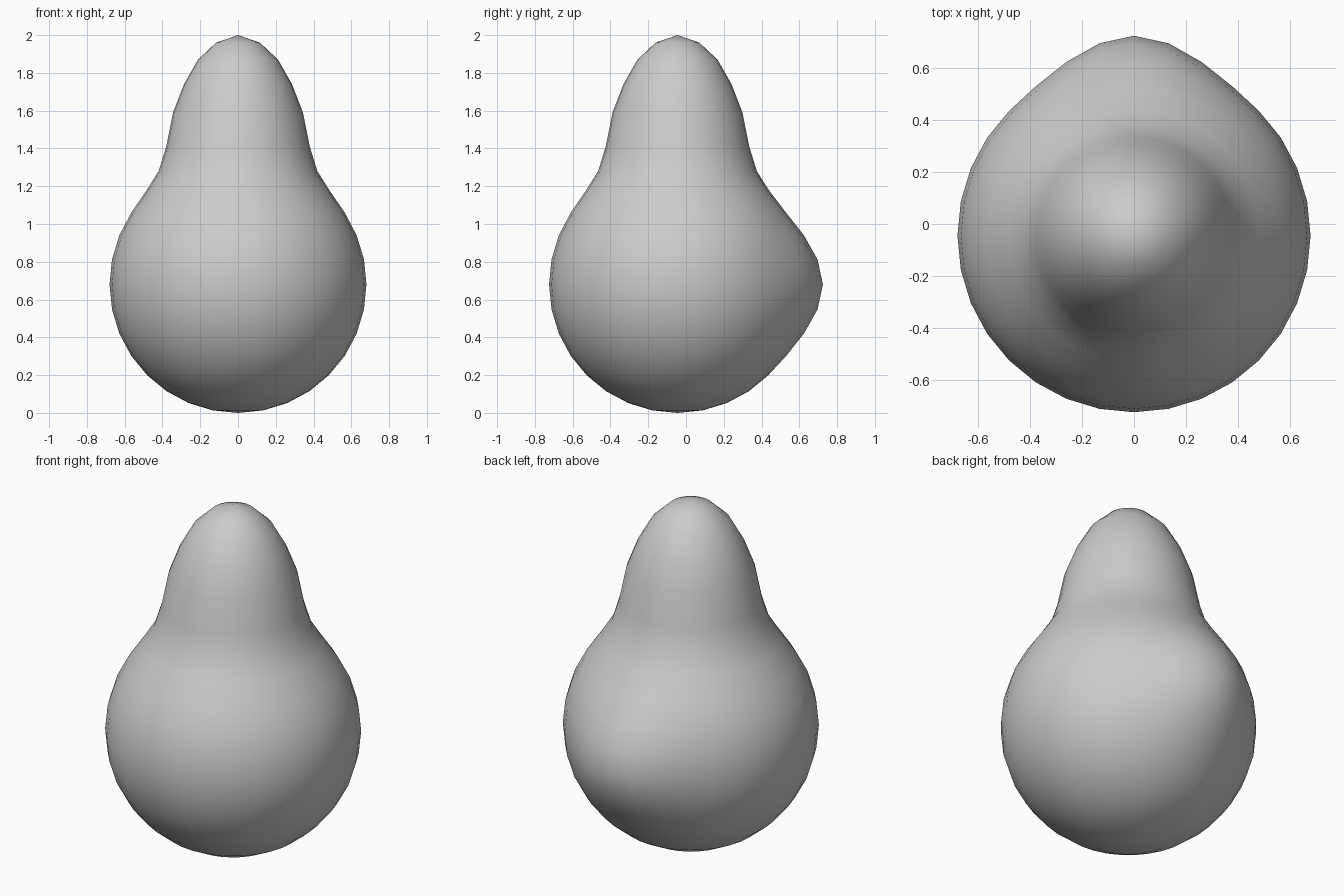
import bpy
import bmesh
from math import sin, cos, pi
from mathutils import Vector

cube = bpy.data.objects.get("Cube")
if cube:
    bpy.data.objects.remove(cube, do_unlink=True)

RADIUS = 0.68
CENTRE_Y = -0.045
SEGMENTS = 32
BUMP_HEIGHT = 0.09
BUMP_REACH = 0.5

grey = bpy.data.materials.new("light grey")
grey.use_nodes = True
grey.diffuse_color = (0.6, 0.6, 0.6, 1)
grey.node_tree.nodes["Principled BSDF"].inputs["Base Color"].default_value = grey.diffuse_color

# Round belly: arc from the bottom pole up to just above the equator
step = pi / 16
profile = [(RADIUS * sin(i * step), RADIUS * (1 - cos(i * step))) for i in range(11)]

# Shoulder, neck and domed tip
profile += [(0.565, 1.06), (0.483, 1.18), (0.42, 1.28), (0.38, 1.41), (0.344, 1.59),
            (0.286, 1.74), (0.212, 1.87), (0.116, 1.96), (0, 2)]

# Turn the profile around the vertical axis
bm = bmesh.new()
verts = [bm.verts.new((0, r, z)) for r, z in profile]
edges = [bm.edges.new(pair) for pair in zip(verts, verts[1:])]
bmesh.ops.spin(bm, geom=verts + edges, cent=(0, 0, 0), axis=(0, 0, 1),
               angle=2 * pi, steps=SEGMENTS, use_duplicate=False)
bmesh.ops.remove_doubles(bm, verts=bm.verts, dist=0.0005)

# Pull a soft bump out of the back
peak = Vector((0, RADIUS, RADIUS))
for v in bm.verts:
    t = max(0, 1 - (v.co - peak).length / BUMP_REACH)
    v.co.y += BUMP_HEIGHT * t * t * (3 - 2 * t) + CENTRE_Y

bmesh.ops.recalc_face_normals(bm, faces=bm.faces)
for face in bm.faces:
    face.smooth = True

mesh = bpy.data.meshes.new("pear_body")
bm.to_mesh(mesh)
bm.free()
mesh.materials.append(grey)
body = bpy.data.objects.new("pear_body", mesh)
bpy.context.collection.objects.link(body)
